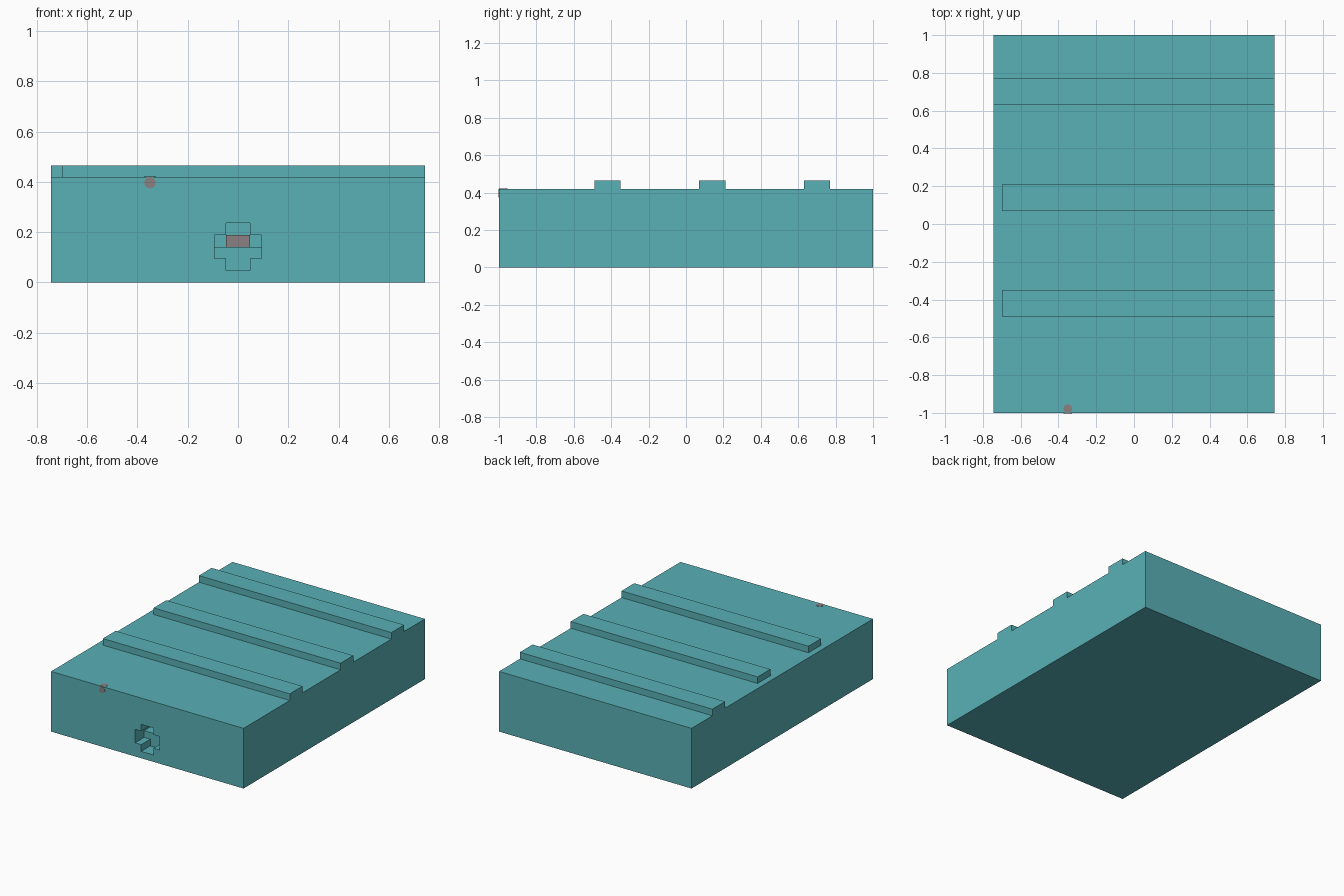
import bpy
import bmesh
from math import radians
from mathutils import Matrix, Vector

cube = bpy.data.objects.get("Cube")
if cube:
    bpy.data.objects.remove(cube, do_unlink=True)


def material(name, rgb):
    m = bpy.data.materials.new(name)
    m.use_nodes = True
    m.diffuse_color = (*rgb, 1)
    m.node_tree.nodes["Principled BSDF"].inputs["Base Color"].default_value = (*rgb, 1)
    return m


TEAL = material("teal", (0.10, 0.44, 0.47))
GREY = material("warm grey", (0.26, 0.22, 0.22))


def finish(name, bm, mat):
    bmesh.ops.recalc_face_normals(bm, faces=bm.faces)
    mesh = bpy.data.meshes.new(name)
    bm.to_mesh(mesh)
    bm.free()
    mesh.materials.append(mat)
    obj = bpy.data.objects.new(name, mesh)
    bpy.context.collection.objects.link(obj)
    return obj


def box(name, x, y, z, mat=TEAL):
    """Box spanning the given (low, high) ranges."""
    bm = bmesh.new()
    size = Vector([r[1] - r[0] for r in (x, y, z)])
    mid = Vector([(r[1] + r[0]) / 2 for r in (x, y, z)])
    bmesh.ops.create_cube(bm, size=1, matrix=Matrix.Translation(mid) @ Matrix.Diagonal((*size, 1)))
    return finish(name, bm, mat)


def prism(name, profile, y0, y1, mat=TEAL):
    """Extrude an (x, z) outline along y."""
    bm = bmesh.new()
    face = bm.faces.new([bm.verts.new((x, y0, z)) for x, z in profile])
    out = bmesh.ops.extrude_face_region(bm, geom=[face])
    moved = [v for v in out["geom"] if isinstance(v, bmesh.types.BMVert)]
    bmesh.ops.translate(bm, verts=moved, vec=(0, y1 - y0, 0))
    return finish(name, bm, mat)


def disc(name, centre, radius, tilt):
    """Thin round plate."""
    bm = bmesh.new()
    bmesh.ops.create_cone(bm, cap_ends=True, segments=24, radius1=radius, radius2=radius, depth=0.004,
                          matrix=Matrix.Translation(centre) @ Matrix.Rotation(tilt, 4, "X"))
    return finish(name, bm, GREY)


W, TOP, RIB_TOP = 0.743, 0.42, 0.466
A, B, MID = 0.047, 0.094, 0.142  # cross half width, half span, centre height
FRONT, STEP, BACK = -1, -0.9, -0.8

# Main block
body = box("body", (-W, W), (-1, 1), (0, TOP))

# Cross-shaped socket cut into the front
right_half = [(A, -B), (A, -A), (B, -A), (B, A), (A, A), (A, B)]
cross = [(x, MID + z) for x, z in right_half] + [(-x, MID + z) for x, z in reversed(right_half)]
cutter = prism("socket_cutter", cross, FRONT - 0.1, BACK)
cutter.hide_render = True
cut = body.modifiers.new("socket", "BOOLEAN")
cut.operation = "DIFFERENCE"
cut.solver = "EXACT"
cut.object = cutter
bpy.context.view_layer.objects.active = body
bpy.ops.object.modifier_apply(modifier=cut.name)
bpy.data.objects.remove(cutter, do_unlink=True)

# Step filling the lower half of the socket, and the contact plate above it
step = [(-A, MID - B), (A, MID - B), (A, MID - A), (B, MID - A),
        (B, MID), (-B, MID), (-B, MID - A), (-A, MID - A)]
prism("socket_step", step, STEP, BACK)
box("socket_contact", (-A, A), (BACK - 0.006, BACK), (MID, MID + A), GREY)

# Raised ribs across the top; the rear one spans the full width
for name, y, x0 in (("front_rib", -0.42, -0.70), ("middle_rib", 0.14, -0.70), ("rear_rib", 0.70, -W)):
    box(name, (x0, W), (y - 0.07, y + 0.07), (TOP, RIB_TOP))

# Indicator light wrapping over the front top edge
R = 0.023
disc("indicator_front", (-0.35, FRONT, TOP - R), R, radians(90))
disc("indicator_top", (-0.35, FRONT + R, TOP), R, 0)
